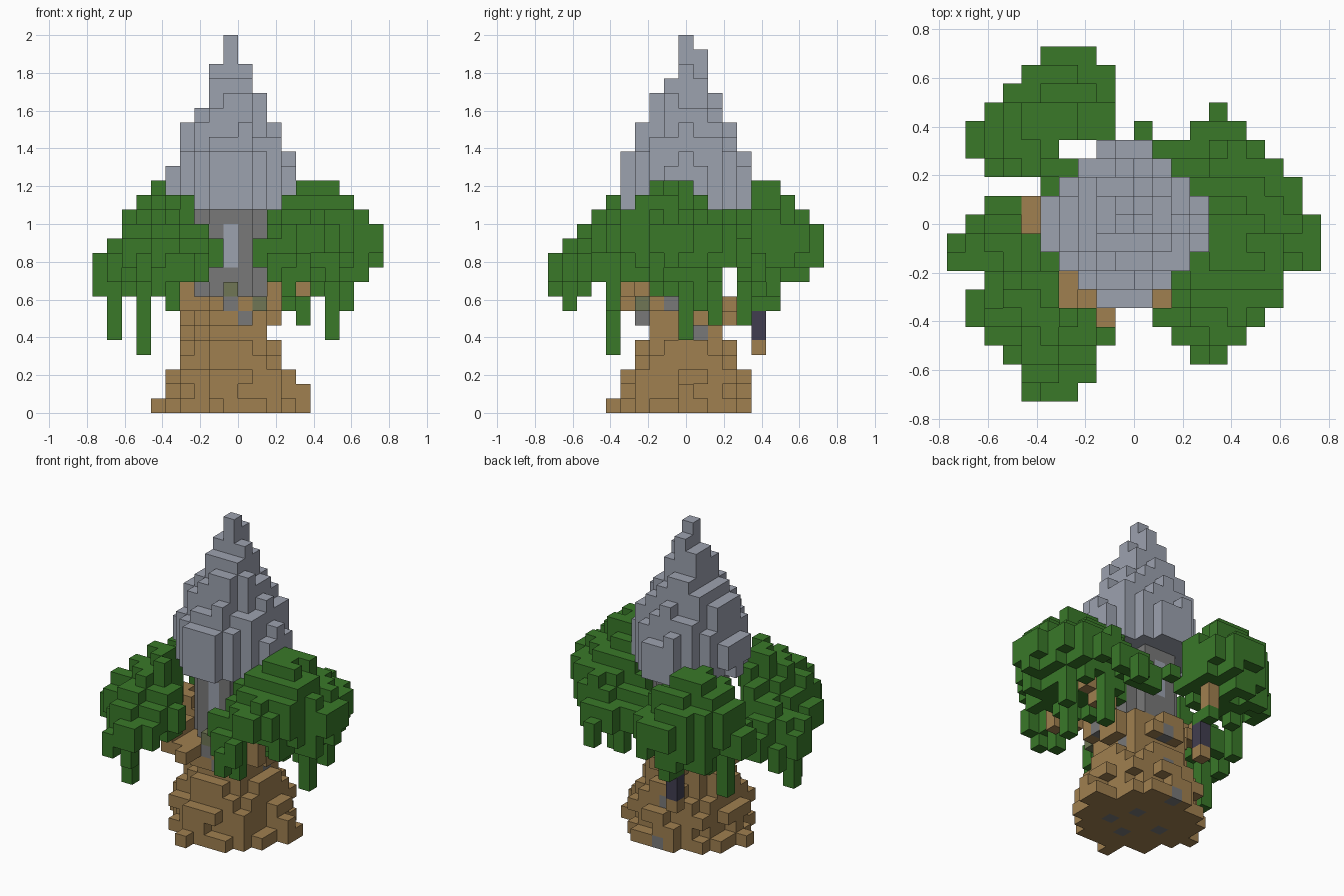
import bpy
import bmesh
import math
import random
from mathutils import Vector

random.seed(4)
U = 2 / 26          # edge length of one block
if "Cube" in bpy.data.objects:
    bpy.data.objects.remove(bpy.data.objects["Cube"], do_unlink=True)

COLOURS = {
    "leaf_green": (0.041, 0.19, 0.022),
    "bark_brown": (0.35, 0.215, 0.08),
    "slate_grey": (0.335, 0.36, 0.43),
    "stone_grey": (0.19, 0.19, 0.19),
    "mossy_stone": (0.16, 0.18, 0.09),
    "lantern_dark": (0.053, 0.048, 0.08),
}
MATS = {}
for name, rgb in COLOURS.items():
    m = bpy.data.materials.new(name)
    m.use_nodes = True
    m.diffuse_color = (*rgb, 1)
    m.node_tree.nodes["Principled BSDF"].inputs["Base Color"].default_value = (*rgb, 1)
    MATS[name] = m
NAMES = list(COLOURS)

cells = {}          # (i, j, k) -> (part, colour)


def put(part, colour, i, j, k0, k1):
    """Stack blocks from level k0 up to k1, keeping those already placed."""
    for k in range(k0, k1):
        cells.setdefault((i, j, k), (part, colour))


def disc(radius):
    """Columns within a radius of the tower axis."""
    n = math.ceil(radius)
    for i in range(-n, n + 1):
        for j in range(-n, n + 1):
            r = math.hypot(i, j)
            if r <= radius:
                yield i - 1, j, r


# Pointed roof: jagged columns that get shorter outwards
for i, j, r in disc(4.2):
    jag = random.uniform(-0.9, 0.9) if r else 0
    top = round(26.1 - 2.13 * r + jag)
    put("roof", "slate_grey", i, j, 14 + (r > 4 and random.random() < 0.4), top)

# Round stone tower with a tall window on each side
for i, j, r in disc(2.6):
    if r == 2:
        put("tower", "slate_grey", i, j, 10, 13)
    put("tower", "stone_grey", i, j, 8, 14)

# Stone and moss patches set into the trunk
for i, j, k, colour in [(1, -3, 7, "mossy_stone"), (0, -3, 6, "stone_grey"),
                        (-1, -3, 7, "stone_grey"), (-1, -3, 8, "mossy_stone"),
                        (2, -1, 7, "stone_grey"), (1, 1, 5, "stone_grey"),
                        (-1, 3, 6, "stone_grey"), (-1, 3, 3, "stone_grey"),
                        (-1, 4, 0, "stone_grey"), (0, 1, 0, "stone_grey"),
                        (-3, 0, 0, "stone_grey"), (-1, -2, 0, "stone_grey"),
                        (1, -1, 0, "stone_grey")]:
    put("stone_patches", colour, i, j, k, k + 1)

# Trunk: flared base, narrow waist, wider crown under the tower
for k, radius in enumerate([4.5, 4.35, 4.35, 3.7, 3.5, 2.9, 3.4, 3.4]):
    for i, j, r in disc(radius):
        if r < radius - 0.3 or random.random() < 0.6:
            put("trunk", "bark_brown", i, j, k, k + 1)
for i, j, top in [(4, 0, 2), (4, 1, 1), (-6, 0, 1), (-2, -5, 1), (-4, 1, 6)]:
    put("roots", "bark_brown", i, j, 0, top)


def branch(start, end):
    a, b = Vector(start), Vector(end)
    for s in range(13):
        p = a.lerp(b, s / 12)
        i, j, k = (round(c) for c in p)
        put("branches", "bark_brown", i, j, k, k + 1)


# Boughs reaching out from the trunk crown
for start, end in [((-4, 0, 7), (-6, 1, 9)), ((-4, 0, 8), (-6, 0, 9)),
                   ((-4, -3, 7), (-5, -6, 9)), ((-4, -2, 8), (-4, -4, 8)),
                   ((-3, -3, 7), (-3, -4, 7)), ((-2, -4, 7), (-2, -5, 7)),
                   ((2, 1, 7), (5, 1, 9)), ((2, -2, 7), (4, -4, 9)),
                   ((2, -1, 8), (2, -2, 9))]:
    branch(start, end)

# Hanging lantern at the back, held by leaves and a short post
put("lantern", "lantern_dark", -3, 5, 5, 7)
put("lantern_mount", "bark_brown", -3, 5, 4, 5)
put("lantern_mount", "bark_brown", -3, 6, 8, 10)
for j in (5, 6):
    put("lantern_leaves", "leaf_green", -3, j, 7, 8)


def canopy(part, peak, flat, low, curl, first_row, spans):
    """Ragged leafy cone over an outline given as a column span per row."""
    ci, cj, height = peak
    for j, (start, stop) in enumerate(spans, first_row):
        for i in range(start, stop):
            r = math.hypot(i - ci, j - cj)
            if math.hypot(i + 1, j) < 3.1:
                continue
            top = round(height - max(0, r - flat) + random.uniform(-0.75, 0.5))
            under = round(low + curl * r * r + random.uniform(-0.7, 0.7))
            top = min(top, height)
            put(part, "leaf_green", i, j, min(under, top - 2), top)


canopy("left_canopy", (5, -1, 16), 1.2, 8.7, 0.1, -7,
       [(3, 5), (2, 6), (1, 7), (2, 8), (2, 8), (1, 10), (1, 10),
        (1, 10), (1, 9), (1, 9), (1, 8), (1, 7), (3, 6), (4, 5)])
canopy("right_front_canopy", (-5, -4, 15), 0.6, 8.4, 0.17, -9,
       [(-6, -3), (-6, -2), (-7, -2), (-8, -1), (-9, -2), (-9, -4),
        (-8, -4), (-10, -4), (-10, -5), (-9, -6), (-8, -6)])
canopy("right_back_canopy", (-5, 5.4, 16), 0.8, 9, 0.12, 2,
       [(-5, -4), (-8, -3), (-9, -4), (-9, -1), (-8, -1), (-7, -1),
        (-6, -1), (-5, -2)])

# Trailing vines: column and lowest level
for i, j, k in [(-7, -5, 4), (-9, -2, 5), (-7, 4, 6), (-5, -8, 7), (3, -5, 7),
                (4, 2, 6), (6, 0, 5), (5, -2, 8), (0, 5, 10), (-7, -4, 7),
                (-10, -2, 8), (7, 1, 7), (-2, 4, 10)]:
    put("vines", "leaf_green", i, j, k, 11)

# Turn each part into a mesh of its exposed block faces
AXES = [Vector(v) for v in ((1, 0, 0), (0, 1, 0), (0, 0, 1))]
for part in dict.fromkeys(p for p, c in cells.values()):
    bm = bmesh.new()
    verts = {}
    used = [n for n in NAMES if (part, n) in cells.values()]
    for cell, (owner, colour) in cells.items():
        if owner != part:
            continue
        for a in range(3):
            for sign in (-1, 1):
                n = AXES[a] * sign
                if tuple(int(c + d) for c, d in zip(cell, n)) in cells:
                    continue
                u = AXES[(a + 1) % 3]
                w = AXES[(a + 2) % 3] * sign
                mid = Vector(cell) + Vector((0.5, 0, 0.5)) + n / 2
                quad = []
                for su, sw in ((-1, -1), (1, -1), (1, 1), (-1, 1)):
                    p = mid + (u * su + w * sw) / 2
                    key = tuple(p)
                    if key not in verts:
                        verts[key] = bm.verts.new(p * U)
                    quad.append(verts[key])
                bm.faces.new(quad).material_index = used.index(colour)
    mesh = bpy.data.meshes.new(part)
    bm.to_mesh(mesh)
    bm.free()
    for n in used:
        mesh.materials.append(MATS[n])
    bpy.context.collection.objects.link(bpy.data.objects.new(part, mesh))
